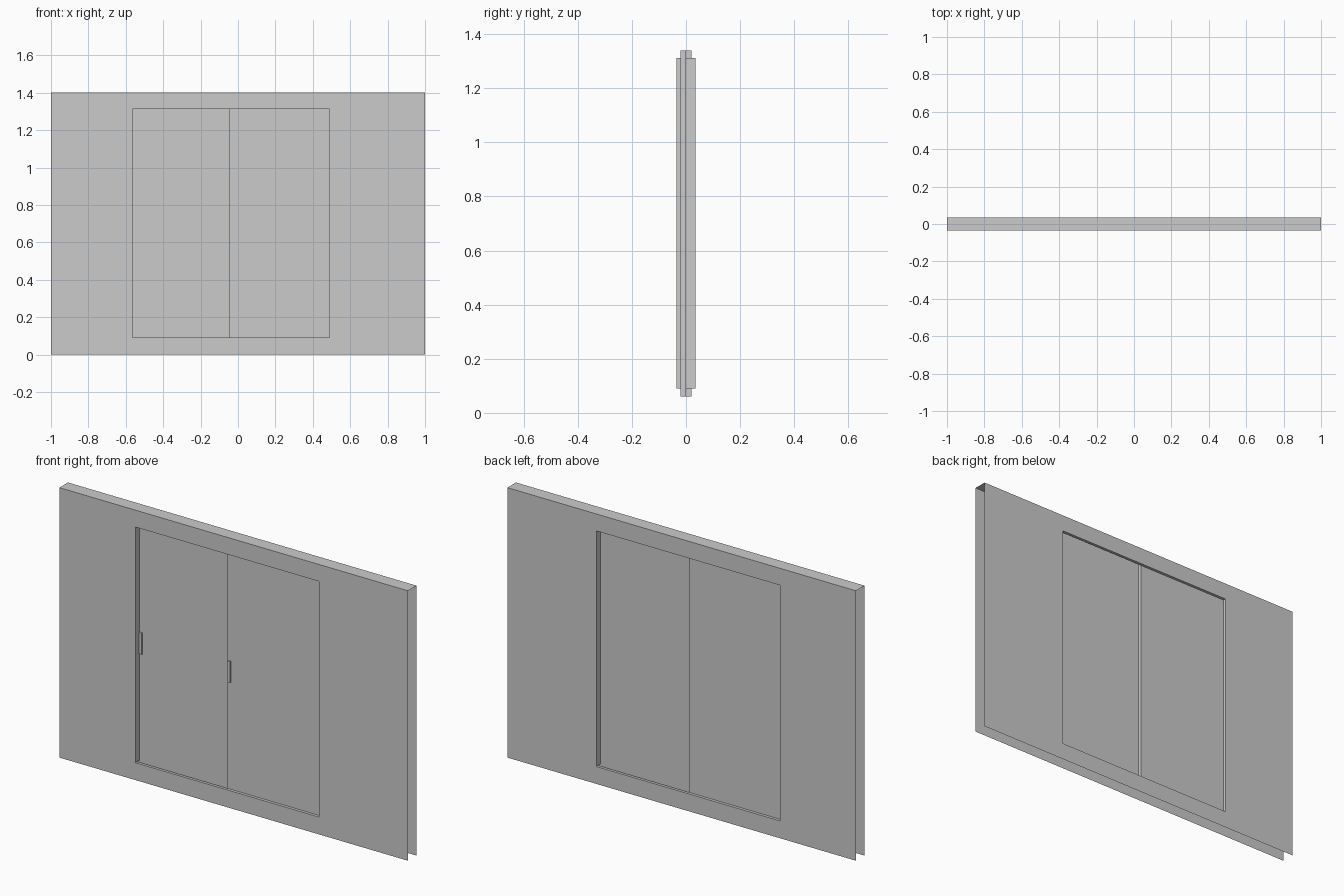
import bpy, bmesh
from mathutils import Vector

if "Cube" in bpy.data.objects:
    bpy.data.objects.remove(bpy.data.objects["Cube"])

W, H, D = 1.0, 1.4, 0.035            # half width, height, half depth of the wall
X0, X1, Z0, Z1 = -0.565, 0.49, 0.09, 1.312   # opening
LIP = 0.02                           # half depth of the track pocket


def finish(name, bm):
    bmesh.ops.remove_doubles(bm, verts=bm.verts, dist=1e-5)
    me = bpy.data.meshes.new(name)
    bm.to_mesh(me)
    bm.free()
    ob = bpy.data.objects.new(name, me)
    bpy.context.collection.objects.link(ob)
    return ob


def quad(bm, pts, facing):
    f = bm.faces.new([bm.verts.new(p) for p in pts])
    f.normal_update()
    if f.normal.dot(Vector(facing)) < 0:
        f.normal_flip()


def box(name, x0, x1, y0, y1, z0, z1):
    bm = bmesh.new()
    bmesh.ops.create_cube(bm, size=1)
    for v in bm.verts:
        v.co = ((x0 + x1) / 2 + v.co.x * (x1 - x0),
                (y0 + y1) / 2 + v.co.y * (y1 - y0),
                (z0 + z1) / 2 + v.co.z * (z1 - z0))
    return finish(name, bm)


# wall shell: two skins with an opening, a top cap, open sides and bottom
bm = bmesh.new()
outer = [(-W, 0), (W, 0), (W, H), (-W, H)]
inner = [(X0, Z0), (X1, Z0), (X1, Z1), (X0, Z1)]
inward = [(0, 0, 1), (-1, 0, 0), (0, 0, -1), (1, 0, 0)]
for s in (-1, 1):
    y = s * D
    for i in range(4):
        j = (i + 1) % 4
        a, b, c, d = outer[i], outer[j], inner[j], inner[i]
        quad(bm, [(p[0], y, p[1]) for p in (a, b, c, d)], (0, s, 0))
        # reveal round the opening; jambs beside the far leaf run deeper
        deep = (i == 3 and s == -1) or (i == 1 and s == 1)
        e = 0 if deep else s * LIP
        quad(bm, [(d[0], y, d[1]), (c[0], y, c[1]),
                  (c[0], e, c[1]), (d[0], e, d[1])], inward[i])
quad(bm, [(-W, -D, H), (W, -D, H), (W, D, H), (-W, D, H)], (0, 0, 1))
finish("wall_shell", bm)

# two sliding leaves on separate tracks, each with a small pull on its left edge
leaves = (("front_leaf", -0.045, 0.52, -LIP, 0.0, -0.043),
          ("back_leaf", -0.595, -0.03, 0.0, LIP, X0 + 0.002))
for name, x0, x1, y0, y1, px in leaves:
    box(name, x0, x1, y0, y1, 0.06, 1.34)
    box(name + "_pull", px, px + 0.016, y0 - 0.008, y0 + 0.002, 0.645, 0.755)
